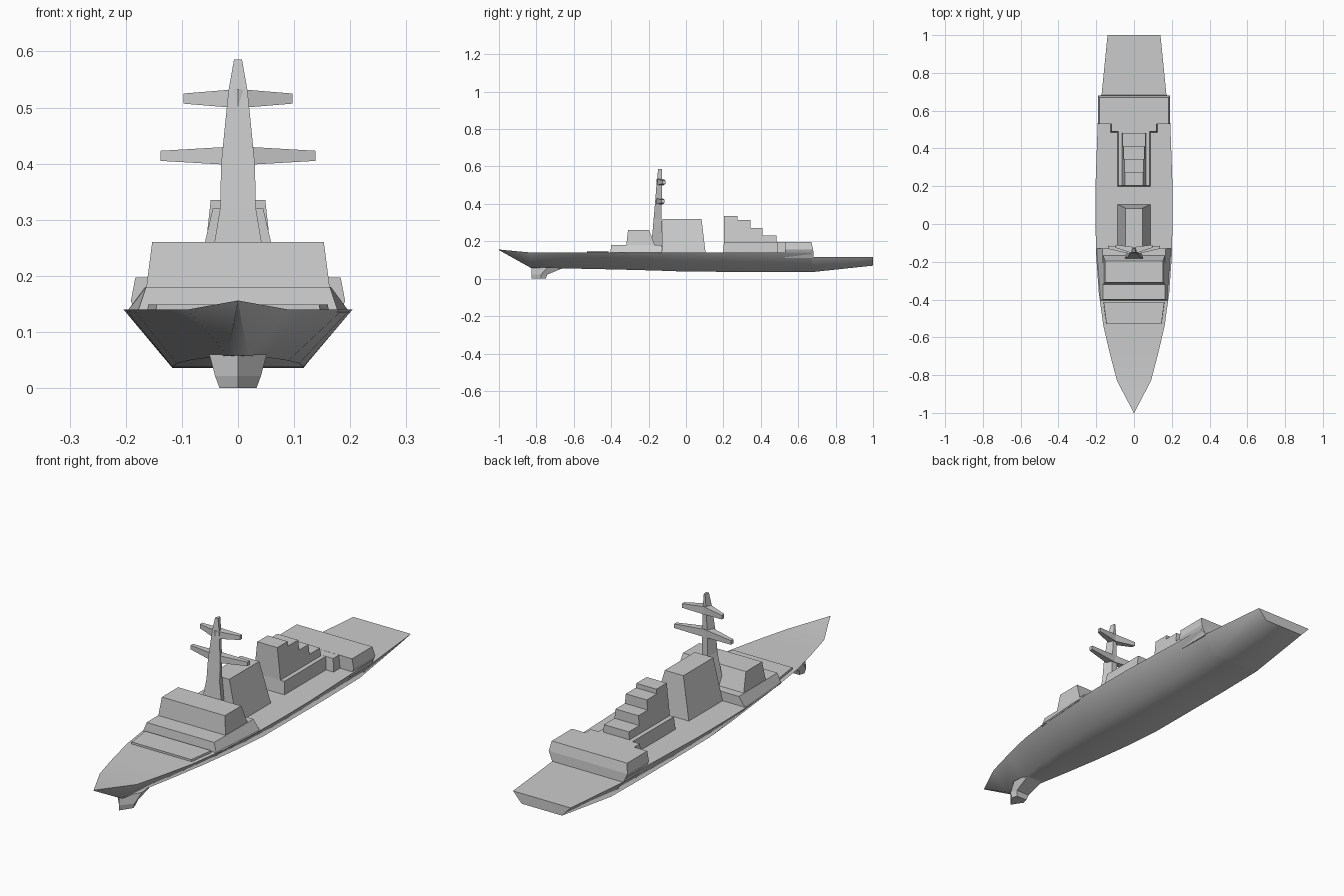
import bpy, bmesh

if "Cube" in bpy.data.objects:
    bpy.data.objects.remove(bpy.data.objects["Cube"])


def loft(name, rings, smooth=None):
    """Skin a list of equal-length vertex rings and cap both ends."""
    bm = bmesh.new()
    loops = [[bm.verts.new(p) for p in ring] for ring in rings]
    n = len(loops[0])
    for a, b in zip(loops, loops[1:]):
        for i in range(n):
            j = (i + 1) % n
            bm.faces.new((a[i], a[j], b[j], b[i]))
    bm.faces.new(loops[0][::-1])
    bm.faces.new(loops[-1])
    bmesh.ops.recalc_face_normals(bm, faces=bm.faces)
    me = bpy.data.meshes.new(name)
    bm.to_mesh(me)
    bm.free()
    ob = bpy.data.objects.new(name, me)
    bpy.context.collection.objects.link(ob)
    if smooth:
        bpy.ops.object.select_all(action='DESELECT')
        bpy.context.view_layer.objects.active = ob
        ob.select_set(True)
        bpy.ops.object.shade_smooth_by_angle(angle=smooth)
    return ob


def plan(z, front, back):
    """Four-sided plan ring; front and back are (y, half width)."""
    (y0, w0), (y1, w1) = front, back
    return [(-w0, y0, z), (w0, y0, z), (w1, y1, z), (-w1, y1, z)]


# Hull stations: y, deck half width, deck z, bottom half width, bottom z
stations = [
    (-1.0, .001, .156, .001, .153),
    (-.83, .09, .140, .018, .058),
    (-.69, .127, .140, .040, .055),
    (-.54, .162, .140, .065, .053),
    (-.36, .187, .140, .090, .049),
    (-.17, .200, .140, .109, .044),
    (0, .204, .140, .117, .038),
    (.20, .204, .140, .117, .037),
    (.45, .195, .140, .117, .036),
    (.67, .187, .140, .114, .036),
    (.68, .172, .115, .114, .036),
    (1.0, .140, .115, .098, .070),
]
loft("hull", [[(-b, y, zb), (b, y, zb), (t, y, zt), (-t, y, zt)]
              for y, t, zt, b, zb in stations], smooth=1.0)

# Sonar dome under the bow
loft("sonar_dome", [
    [(0, -.825, z), (w, yw, z), (w * .8, yb, z), (-w * .8, yb, z), (-w, yw, z)]
    for z, w, yw, yb in ((0, .033, -.775, -.75), (.022, .041, -.775, -.742),
                         (.06, .051, -.74, -.65))])

# Foredeck plate and stepped bridge house
loft("foredeck_plate", [plan(.13, (-.53, .147), (-.415, .163)),
                        plan(.149, (-.53, .145), (-.415, .160))])
loft("bridge_base", [plan(.135, (-.405, .179), (-.13, .199)),
                     plan(.18, (-.40, .164), (-.13, .166))])
loft("bridge_upper", [plan(.175, (-.32, .164), (-.165, .164)),
                      plan(.26, (-.31, .153), (-.197, .153))])

# Forward funnel
loft("forward_funnel", [plan(.135, (-.13, .088), (.105, .088)),
                        plan(.32, (-.125, .045), (.083, .045))])

# Mast: tapering section, narrower toward the stern
mast = [(.17, .054, -.187, -.125), (.26, .042, -.178, -.128),
        (.32, .032, -.173, -.13), (.40, .030, -.166, -.13),
        (.50, .020, -.158, -.128), (.53, .017, -.155, -.128),
        (.586, .007, -.149, -.128)]
loft("mast", [plan(z, (y0, w), (y1, w * .45)) for z, w, y0, y1 in mast])

# Yardarms swept slightly aft
for label, reach, z, y in (("lower", .138, .414, -.145), ("upper", .097, .516, -.140)):
    rings = []
    for x, h, d, sweep in ((-reach, .009, .008, .022), (0, .017, .018, 0),
                           (reach, .009, .008, .022)):
        yc = y + sweep
        rings.append([(x, yc - d, z - h), (x, yc + d, z - h),
                      (x, yc + d, z + h), (x, yc - d, z + h)])
    loft(label + "_yardarm", rings)

# Aft deckhouse and hangar
loft("aft_deckhouse", [plan(.135, (.197, .088), (.55, .088)),
                       plan(.196, (.203, .083), (.55, .083))])
loft("hangar_vestibule", [plan(.135, (.485, .125), (.55, .125)),
                          plan(.1965, (.49, .119), (.55, .119))])
loft("hangar", [plan(.112, (.53, .172), (.682, .172)),
                plan(.155, (.53, .191), (.68, .191)),
                plan(.197, (.53, .183), (.67, .183))])

# Stepped aft funnel with sloping sides
def funnel_width(z):
    return .064 - (z - .195) * .11


steps = [(.203, .275, .335), (.275, .345, .315), (.345, .41, .272), (.41, .483, .23)]
for i, (y0, y1, top) in enumerate(steps):
    w0, w1 = funnel_width(.19), funnel_width(top)
    loft(f"aft_funnel_step_{i + 1}", [plan(.19, (y0, w0), (y1, w0)),
                                      plan(top, (y0, w1), (y1, w1))])
